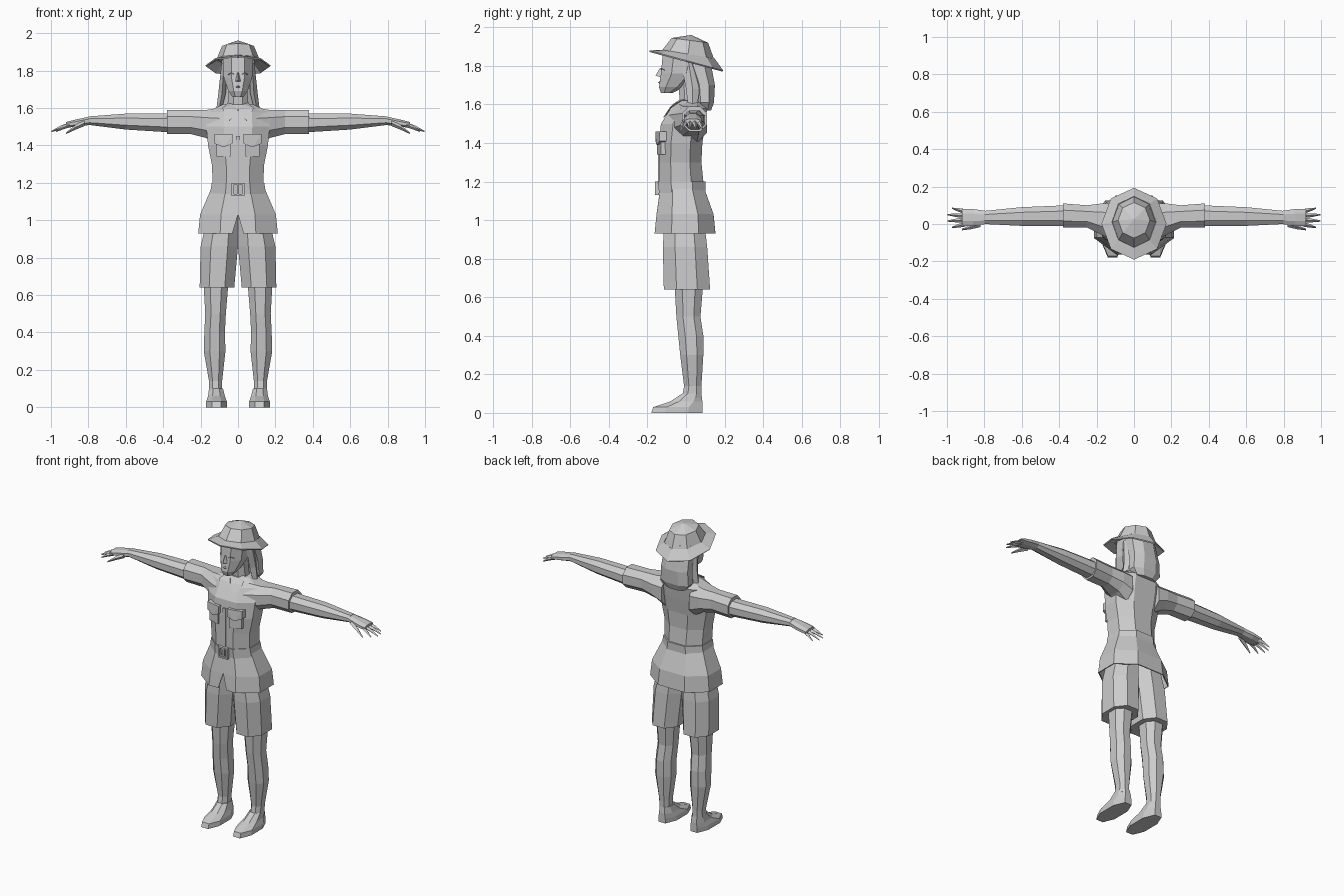
import bpy, bmesh, math
from mathutils import Vector

if "Cube" in bpy.data.objects:
    bpy.data.objects.remove(bpy.data.objects["Cube"])

tone = (0.6, 0.6, 0.6, 1)
grey = bpy.data.materials.new("plain_grey")
grey.use_nodes = True
grey.diffuse_color = tone
grey.node_tree.nodes["Principled BSDF"].inputs["Base Color"].default_value = tone


def finish(name, bm, mirror=False, thickness=0):
    """Turn a bmesh into a flat-shaded object, optionally as a mirrored pair."""
    bmesh.ops.remove_doubles(bm, verts=bm.verts, dist=0.0001)
    bmesh.ops.recalc_face_normals(bm, faces=bm.faces)
    mesh = bpy.data.meshes.new(name)
    bm.to_mesh(mesh)
    bm.free()
    mesh.materials.append(grey)
    part = bpy.data.objects.new(name, mesh)
    bpy.context.collection.objects.link(part)
    if mirror:
        modifier = part.modifiers.new("Mirror", 'MIRROR')
        modifier.use_mirror_merge = False
    if thickness:
        modifier = part.modifiers.new("Solidify", 'SOLIDIFY')
        modifier.thickness = thickness
        modifier.offset = 0


def join_rings(bm, rings, closed=True, caps=True):
    """Join a list of point rings with quads."""
    rows = [[bm.verts.new(point) for point in ring] for ring in rings]
    count = len(rows[0])
    for lower, upper in zip(rows, rows[1:]):
        for i in range(count if closed else count - 1):
            j = (i + 1) % count
            bm.faces.new((lower[i], lower[j], upper[j], upper[i]))
    if caps:
        bm.faces.new(rows[0])
        bm.faces.new(rows[-1])


BEVEL = 0.45
QUARTER = [(BEVEL, -1), (1, -BEVEL), (1, BEVEL), (BEVEL, 1)]
OCTAGON = QUARTER + [(-u, v) for u, v in reversed(QUARTER)]
DIAMOND = [(0, -1), (1, 0), (0, 1), (-1, 0)]


def limb(name, sections, axis='z', outline=OCTAGON):
    """Mirrored pair of tapered tubes: position along axis, then two ranges."""
    rings = []
    for along, u_min, u_max, v_min, v_max in sections:
        ring = []
        for u, v in outline:
            across = (u_min + u_max + u * (u_max - u_min)) / 2
            over = (v_min + v_max + v * (v_max - v_min)) / 2
            ring.append((across, over, along) if axis == 'z' else (along, across, over))
        rings.append(ring)
    bm = bmesh.new()
    join_rings(bm, rings)
    finish(name, bm, mirror=True)


def body(name, sections, slit=0, caps=True, thickness=0):
    """Symmetric upright tube: height, half width, front, back; slit opens the first ring."""
    rings = []
    for z, width, front, back in sections:
        middle, depth = (front + back) / 2, (back - front) / 2
        half = [(0 if rings else slit, front, z)]
        half += [(width * u, middle + depth * v, z) for u, v in QUARTER]
        mirrored = [(-x, y, z) for x, y, z in reversed(half)]
        rings.append(half + [(0, back, z)] + mirrored)
    bm = bmesh.new()
    join_rings(bm, rings, closed=False, caps=caps)
    finish(name, bm, thickness=thickness)


def hull(name, points, pair=True):
    """Convex part, either as a mirrored pair or symmetric about the middle."""
    if not pair:
        points = points + [(-x, y, z) for x, y, z in points if x]
    bm = bmesh.new()
    for point in points:
        bm.verts.new(point)
    bmesh.ops.convex_hull(bm, input=bm.verts)
    bmesh.ops.dissolve_limit(bm, angle_limit=0.02, verts=bm.verts, edges=bm.edges)
    finish(name, bm, mirror=pair)


def plate(name, half_width, front, bottom, top, inner=0):
    """Thin upright block on the front; an inner edge makes it a pair."""
    back = front + 0.02
    hull(name, [(x, y, z) for x in {inner or -half_width, half_width}
                for y in (front, back) for z in (bottom, top)], pair=bool(inner))


# Shirt, belt and flared hem
body("shirt", [(1.15, .14, -.13, .09), (1.2, .135, -.14, .09), (1.3, .14, -.14, .08),
               (1.4, .16, -.14, .085), (1.5, .17, -.13, .1),
               (1.58, .165, -.08, .11), (1.62, .08, -.04, .09)])
body("shirt_hem", [(.93, .21, -.16, .15), (1.03, .2, -.15, .14), (1.17, .14, -.13, .09)],
     slit=.03, caps=False, thickness=.006)
body("belt", [(1.14, .15, -.14, .1), (1.2, .14, -.145, .1)])
plate("buckle_top", .034, -.16, 1.19, 1.2)
plate("buckle_bottom", .034, -.16, 1.13, 1.14)
plate("buckle_sides", .034, -.16, 1.13, 1.2, inner=.022)
plate("buckle_pin", .006, -.155, 1.14, 1.19)
plate("button_strip", .01, -.145, 1.2, 1.45)

# Chest pockets with pointed flaps, wrapping around the chest
def pocket(name, inner, outer, bulge, bottom, top, point=0):
    edges = [(inner, -.14 - bulge), (outer, -.12 - bulge), (inner, -.12), (outer, -.07)]
    tip = [((inner + outer) / 2, -.135 - bulge, bottom - point)] if point else []
    hull(name, [(x, y, z) for x, y in edges for z in (bottom, top)] + tip)


pocket("pockets", .04, .115, .01, 1.34, 1.43)
pocket("pocket_flaps", .03, .125, .018, 1.41, 1.46, point=.02)

# Collar wings
hull("collar", [(0, -.08, 1.59), (.045, -.12, 1.53), (.085, -.07, 1.6), (.05, 0, 1.63), (.03, -.04, 1.62)])

# Sleeves, arms and hands
limb("sleeves", [(.1, -.09, .11, 1.4, 1.6), (.17, -.06, .11, 1.44, 1.59),
                 (.25, -.02, .1, 1.46, 1.59), (.38, -.02, .11, 1.46, 1.59)], 'x')
limb("arms", [(.36, -.01, .1, 1.47, 1.57), (.6, -.01, .09, 1.485, 1.57), (.8, 0, .07, 1.51, 1.555)], 'x')
limb("palms", [(.79, 0, .07, 1.51, 1.555), (.86, -.01, .08, 1.5, 1.54), (.92, -.01, .08, 1.495, 1.525)], 'x')


def finger(name, root, tip, width):
    """Tapered digit from root to tip with a knuckle between."""
    root, tip = Vector(root), Vector(tip)
    knuckle = (root + tip) / 2 + Vector((0, 0, width / 4))
    sections = []
    for p, r in ((root, width), (knuckle, width * .8), (tip, width / 4)):
        sections.append((p.x, p.y - r, p.y + r, p.z - r, p.z + r))
    limb(name, sections, 'x', DIAMOND)


for i, label in enumerate(("index", "middle", "ring", "little")):
    reach = 1 - .012 * abs(i - 1.5) ** 2
    finger(label + "_fingers", (.9, i * .022, 1.51), (reach, i * .034 - .018, 1.475), .013)
finger("thumbs", (.82, 0, 1.52), (.92, -.03, 1.465), .016)

# Shorts, legs and shoes
limb("shorts", [(.64, .02, .205, -.115, .125), (.86, 0, .2, -.12, .11), (1.03, 0, .16, -.11, .09)])
limb("legs", [(.08, .085, .155, -.02, .08), (.14, .085, .155, -.01, .08), (.3, .067, .183, -.03, .09),
              (.4, .07, .18, -.04, .09), (.5, .065, .175, -.05, .075), (.68, .05, .185, -.06, .09)])
limb("shoes", [(0, .06, .17, -.18, .085), (.03, .06, .17, -.17, .085),
               (.06, .07, .16, -.08, .085), (.1, .08, .155, -.02, .08)])

# Neck, head and facial features
body("neck", [(1.56, .06, -.03, .07), (1.74, .047, -.04, .06)])
body("head", [(1.66, .03, -.13, -.07), (1.69, .05, -.14, -.01), (1.76, .076, -.13, .07), (1.87, .08, -.12, .09)])
hull("nose", [(.006, -.12, 1.79), (0, -.135, 1.79), (0, -.158, 1.75), (.016, -.13, 1.74)], pair=False)
hull("lips", [(.024, -.13, 1.71), (0, -.146, 1.715), (0, -.13, 1.725), (0, -.13, 1.7)], pair=False)
hull("eyes", [(.02, -.13, 1.78), (.055, -.11, 1.78), (.035, -.13, 1.79), (.035, -.11, 1.77)])
hull("ears", [(.07, -.02, 1.8), (.09, .01, 1.8), (.085, 0, 1.76), (.07, .02, 1.77)])

# Hair falling to the shoulders, with two side locks
body("hair", [(1.57, .07, .07, .13), (1.61, .1, .05, .145), (1.7, .095, .04, .15), (1.86, .088, -.02, .12)])
limb("side_locks", [(1.6, .085, .115, .01, .06), (1.68, .065, .105, 0, .07), (1.84, .06, .088, -.03, .05)],
     outline=DIAMOND)


# Hat from tilted eight-sided rings
def hat_ring(half_width, half_depth, middle, z, slope):
    ring = []
    for i in range(8):
        angle = i * math.tau / 8
        y = middle - half_depth * math.cos(angle)
        ring.append((half_width * math.sin(angle), y, z - slope * y))
    return ring


base = hat_ring(.116, .135, .01, 1.86, .16)
bm = bmesh.new()
join_rings(bm, [hat_ring(.172, .19, 0, 1.825, .27), base], caps=False)
finish("hat_brim", bm, thickness=.008)
bm = bmesh.new()
join_rings(bm, [base, hat_ring(.085, .095, .02, 1.935, .13), hat_ring(.004, .004, .025, 1.96, 0)])
finish("hat_crown", bm)
